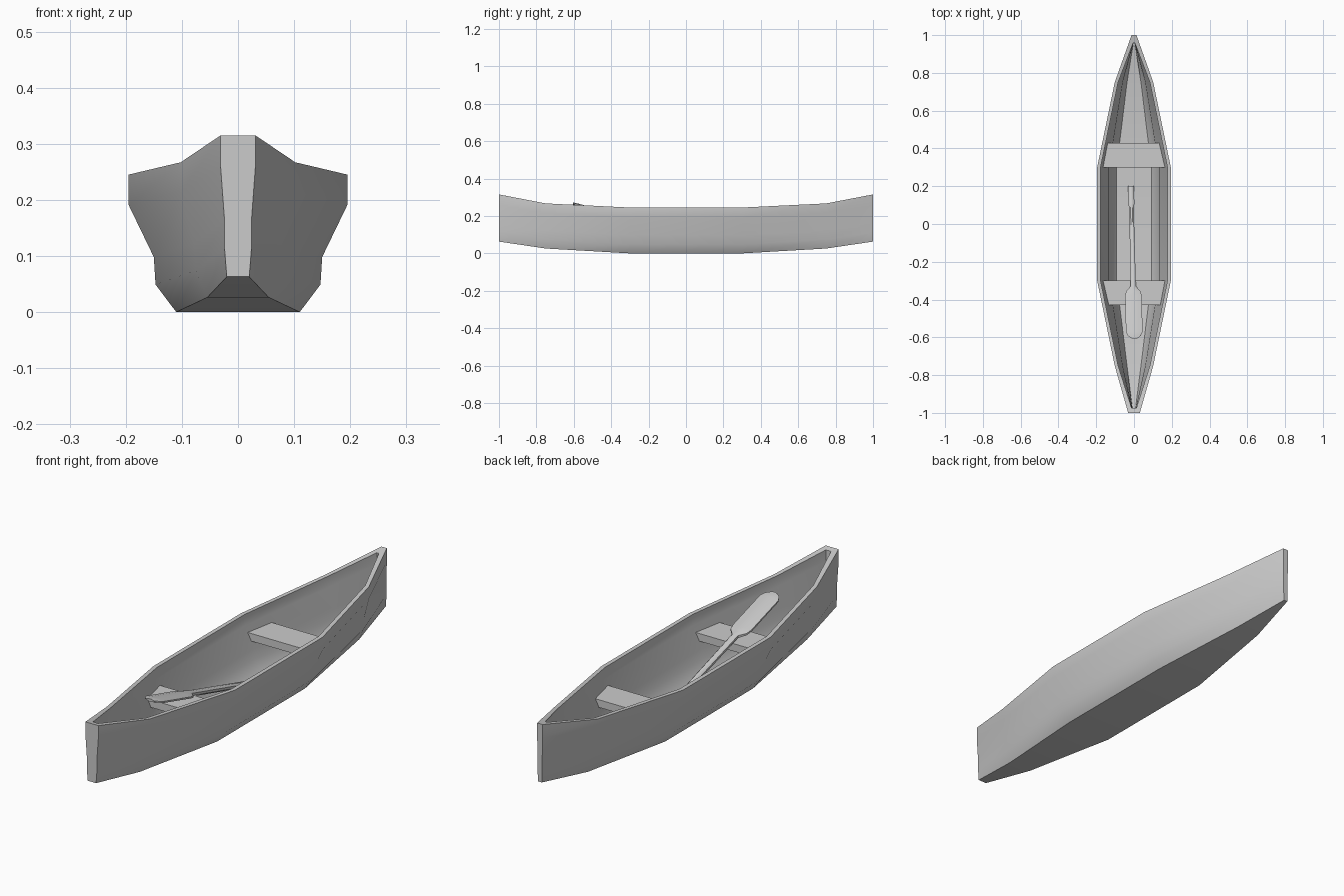
import bpy, bmesh, math

if "Cube" in bpy.data.objects:
    bpy.data.objects.remove(bpy.data.objects["Cube"])


def make_object(name, bm, angle=None):
    bmesh.ops.recalc_face_normals(bm, faces=bm.faces)
    mesh = bpy.data.meshes.new(name)
    bm.to_mesh(mesh)
    bm.free()
    obj = bpy.data.objects.new(name, mesh)
    bpy.context.collection.objects.link(obj)
    if angle:
        bpy.ops.object.select_all(action='DESELECT')
        obj.select_set(True)
        bpy.context.view_layer.objects.active = obj
        bpy.ops.object.shade_smooth_by_angle(angle=math.radians(angle))
    return obj


def skin(bm, rows, closed=False):
    """Loft a grid of points; returns the vertex rows."""
    grid = [[bm.verts.new(p) for p in row] for row in rows]
    n = len(grid[0])
    for a, b in zip(grid, grid[1:]):
        for j in range(n if closed else n - 1):
            k = (j + 1) % n
            bm.faces.new((a[j], a[k], b[k], b[j]))
    return grid


def cap(bm, row):
    """Close a mirrored section with horizontal strips."""
    n = len(row)
    for j in range(n // 2 - 1):
        bm.faces.new((row[j], row[j + 1], row[n - 2 - j], row[n - 1 - j]))


def section(y, z0, z1, widths, heights):
    half = [(w, z0 + (z1 - z0) * h) for w, h in zip(widths, heights)]
    left = [(-w, y, z) for w, z in reversed(half)]
    right = [(w, y, z) for w, z in half]
    return left + right


# Hull: outer and inner skins joined along the rim
mid = (0.110, 0.147, 0.150, 0.195, 0.195)
quarter = (0.055, 0.075, 0.078, 0.102, 0.102)
bow = (0.020, 0.024, 0.024, 0.031, 0.031)
stern = (0.009, 0.011, 0.011, 0.013, 0.013)
levels = (0, 0.2, 0.4, 0.78, 1)
stations = [(-1, 0.063, 0.315, bow), (-0.75, 0.026, 0.267, quarter),
            (-0.3, 0, 0.245, mid), (0.3, 0, 0.245, mid),
            (0.75, 0.026, 0.267, quarter), (1, 0.063, 0.315, stern)]
outer_rows, inner_rows = [], []
for y, z0, z1, widths in stations:
    outer_rows.append(section(y, z0, z1, widths, levels))
    if abs(y) == 1:
        y_in = -0.975 if y < 0 else 0.957
        w_in = [w * 0.4 for w in widths]
        z1 -= (1 - abs(y_in)) * 0.19
    else:
        y_in, w_in = y, [w - 0.018 for w in widths]
    inner_rows.append(section(y_in, z0 + 0.02, z1, w_in, levels))
bm = bmesh.new()
outer = skin(bm, outer_rows)
inner = skin(bm, inner_rows)
for side in (0, -1):
    for i in range(len(outer) - 1):
        bm.faces.new((outer[i][side], outer[i + 1][side],
                      inner[i + 1][side], inner[i][side]))
for end in (0, -1):
    cap(bm, outer[end])
    cap(bm, inner[end])
    bm.faces.new((outer[end][0], outer[end][-1], inner[end][-1], inner[end][0]))
make_object("hull", bm, 42)


# Seats: tapered planks, narrower underneath and towards the boat's ends
def seat(name, sign):
    bm = bmesh.new()
    rows = []
    for z, w_in, w_out in ((0.137, 0.156, 0.134), (0.170, 0.170, 0.146)):
        rows.append([(-w_in, sign * 0.30, z), (w_in, sign * 0.30, z),
                     (w_out, sign * 0.43, z), (-w_out, sign * 0.43, z)])
    grid = skin(bm, rows, closed=True)
    for row in grid:
        bm.faces.new(row)
    make_object(name, bm, 30)


seat("front_seat", -1)
seat("back_seat", 1)

# Paddle: octagonal lofted shaft and flat blade, resting on the front seat
profile = [(0.20, 0.015, 0.013), (0.11, 0.016, 0.014), (0.08, 0.012, 0.012),
           (-0.33, 0.014, 0.012), (-0.355, 0.038, 0.010), (-0.38, 0.044, 0.009),
           (-0.57, 0.044, 0.008), (-0.592, 0.034, 0.007), (-0.605, 0.016, 0.006)]
rows = []
for y, w, t in profile:
    f = (0.2 - y) / 0.8
    cx, cz = -0.016 + 0.018 * f, 0.037 + 0.228 * f
    ring = []
    for k in range(8):
        a = math.radians(22.5 + 45 * k)
        ring.append((cx + w * math.cos(a) / math.cos(math.pi / 8), y,
                     cz + t * math.sin(a) / math.cos(math.pi / 8)))
    rows.append(ring)
bm = bmesh.new()
grid = skin(bm, rows, closed=True)
bm.faces.new(grid[0])
bm.faces.new(grid[-1])
make_object("paddle", bm, 40)
